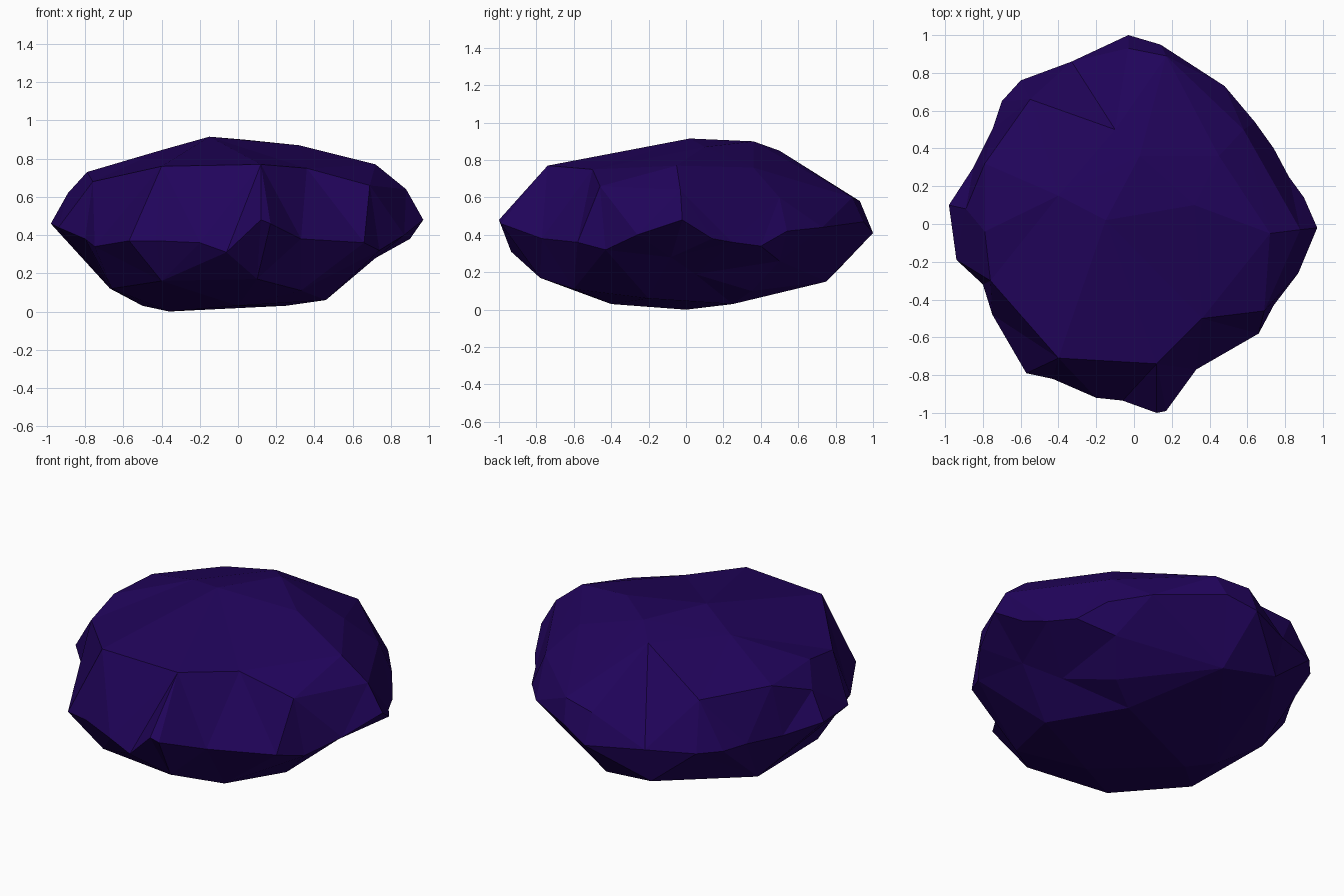
import bpy, bmesh
from mathutils import Vector
from mathutils.geometry import delaunay_2d_cdt

if "Cube" in bpy.data.objects:
    bpy.data.objects.remove(bpy.data.objects["Cube"])

# Widest outline of the boulder, wandering up and down, counter-clockwise
RIM = [(.97, -.02, .48), (.90, .14, .38), (.82, .25, .36), (.74, .40, .34), (.64, .54, .42),
       (.48, .73, .44), (.14, .95, .47), (-.03, 1, .41), (-.33, .86, .41), (-.60, .76, .42),
       (-.70, .65, .42), (-.75, .50, .42), (-.85, .30, .42), (-.98, .10, .46),
       (-.94, -.19, .44), (-.80, -.32, .38), (-.75, -.48, .34), (-.57, -.79, .37),
       (-.43, -.82, .37), (-.20, -.92, .36), (-.06, -.935, .31), (.12, -1, .48),
       (.17, -.99, .46), (.33, -.77, .38), (.66, -.58, .36), (.74, -.43, .32), (.87, -.26, .40)]

# Facet corners of the crown
CROWN = [(-.15, .02, .915), (.03, .36, .90), (.32, .10, .87), (-.10, .50, .85),
         (-.40, .15, .845), (-.40, -.71, .76), (.12, -.74, .77), (-.76, -.30, .68),
         (.69, -.46, .66), (.36, -.50, .75), (.72, -.05, .77), (.88, -.03, .64),
         (.17, .89, .60), (.45, .36, .76), (.58, .50, .60), (-.55, .66, .69),
         (-.79, .32, .71), (-.79, -.04, .73), (-.89, .08, .62), (-.03, .93, .58)]

# Facet corners of the underside
BASE = [(-.36, 0, 0), (-.50, .10, .03), (0, -.40, .03), (.25, .25, .03), (.46, -.20, .06),
        (.33, -.60, .11), (.10, -.78, .17), (-.40, -.70, .16), (-.66, -.30, .12),
        (-.67, .28, .12), (-.33, .80, .20), (0, .75, .15), (.42, .35, .10),
        (.55, .05, .19), (.72, -.08, .28), (.55, .50, .26)]


def add_sheet(bm, rim_verts, corners, upward):
    """Span the rim with triangles running through the given corners."""
    verts = rim_verts + [bm.verts.new(p) for p in corners]
    n = len(rim_verts)
    loop = [(i, (i + 1) % n) for i in range(n)]
    flat = [Vector((v.co.x, v.co.y)) for v in verts]
    result = delaunay_2d_cdt(flat, loop, [], 1, 1e-5)
    faces, origin = result[2], result[3]
    for face in faces:
        ids = [origin[i][0] for i in face]
        bm.faces.new([verts[i] for i in (ids if upward else ids[::-1])])


bm = bmesh.new()
rim = [bm.verts.new(p) for p in RIM]
add_sheet(bm, rim, CROWN, True)
add_sheet(bm, rim, BASE, False)

# Turn inner edges so facets lie as flat as possible
inner = [e for e in bm.edges if not (e.verts[0] in rim and e.verts[1] in rim)]
bmesh.ops.beautify_fill(bm, faces=bm.faces[:], edges=inner, method='ANGLE')
bmesh.ops.recalc_face_normals(bm, faces=bm.faces[:])

mesh = bpy.data.meshes.new("boulder")
bm.to_mesh(mesh)
bm.free()
boulder = bpy.data.objects.new("boulder", mesh)
bpy.context.collection.objects.link(boulder)

stone = bpy.data.materials.new("dark_violet_stone")
stone.diffuse_color = (.015, .0012, .105, 1)
stone.use_nodes = True
stone.node_tree.nodes["Principled BSDF"].inputs["Base Color"].default_value = stone.diffuse_color
mesh.materials.append(stone)
